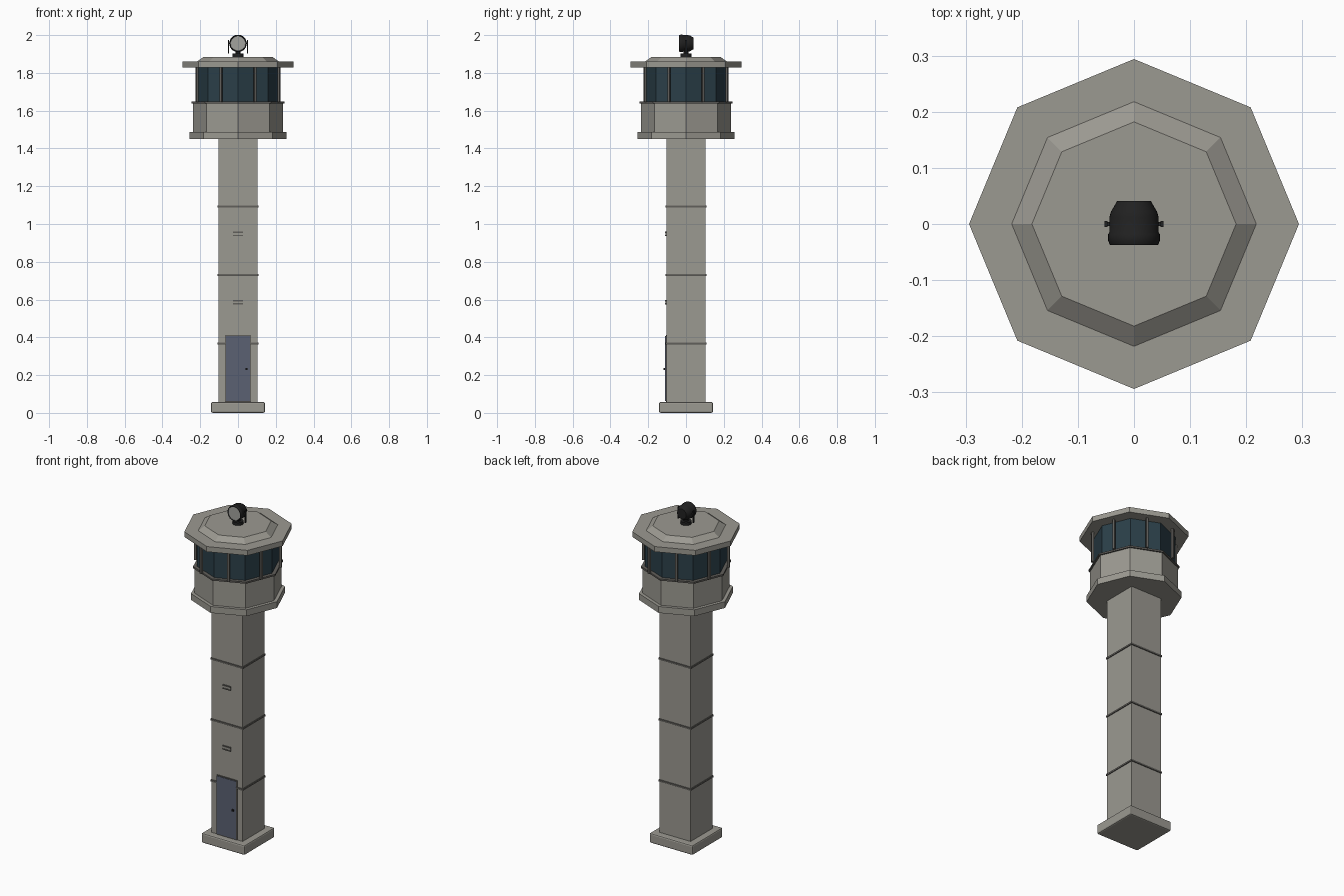
import bpy, bmesh, math
from mathutils import Matrix

if "Cube" in bpy.data.objects:
    bpy.data.objects.remove(bpy.data.objects["Cube"])


def material(name, rgb):
    m = bpy.data.materials.new(name)
    m.diffuse_color = (*rgb, 1)
    m.use_nodes = True
    m.node_tree.nodes["Principled BSDF"].inputs["Base Color"].default_value = m.diffuse_color
    return m


CONCRETE = material("concrete", (0.33, 0.32, 0.285))
TRIM = material("dark trim", (0.12, 0.115, 0.105))
GLASS = material("blue glass", (0.024, 0.05, 0.066))
DOOR = material("door paint", (0.105, 0.12, 0.17))
BLACK = material("black metal", (0.015, 0.015, 0.015))
LENS = material("lamp lens", (0.36, 0.36, 0.34))


def finish(name, bm, mats, smooth=False):
    bmesh.ops.recalc_face_normals(bm, faces=bm.faces)
    me = bpy.data.meshes.new(name)
    bm.to_mesh(me)
    bm.free()
    for m in mats:
        me.materials.append(m)
    ob = bpy.data.objects.new(name, me)
    bpy.context.collection.objects.link(ob)
    if smooth:
        bpy.ops.object.select_all(action='DESELECT')
        ob.select_set(True)
        bpy.context.view_layer.objects.active = ob
        bpy.ops.object.shade_smooth_by_angle(angle=math.radians(35))
    return ob


def box(name, centre, size, mat, bevel=0, turn=0):
    bm = bmesh.new()
    bmesh.ops.create_cube(bm, size=1, matrix=Matrix.Diagonal((*size, 1)))
    if bevel:
        bmesh.ops.bevel(bm, geom=bm.edges[:], offset=bevel, segments=2,
                        profile=0.5, affect='EDGES')
    bm.transform(Matrix.Translation(centre) @ Matrix.Rotation(turn, 4, 'Z'))
    return finish(name, bm, [mat])


def lathe(name, profile, sides, mats, smooth=False, place=None, pick=None):
    """Stack rings of (radius, height); first corner lies on +x."""
    bm = bmesh.new()
    rings = [[bm.verts.new((r * math.cos(2 * math.pi * i / sides),
                            r * math.sin(2 * math.pi * i / sides), z))
              for i in range(sides)] for r, z in profile]
    for a, b in zip(rings, rings[1:]):
        for i in range(sides):
            j = (i + 1) % sides
            bm.faces.new((a[i], a[j], b[j], b[i]))
    bm.faces.new(rings[0][::-1])
    bm.faces.new(rings[-1])
    if pick:
        for f in bm.faces:
            f.material_index = pick(f)
    if place:
        bm.transform(place)
    return finish(name, bm, mats, smooth)


# Shaft on its footing, with joint bands
box("footing", (0, 0, 0.029), (0.285, 0.285, 0.058), CONCRETE, 0.008)
box("shaft", (0, 0, 0.755), (0.206, 0.206, 1.40), CONCRETE)
for i, z in enumerate((0.367, 0.73, 1.092)):
    box(f"joint_band_{i + 1}", (0, 0, z), (0.216, 0.216, 0.011), TRIM, 0.002)

# Door, handle and vents on the front face
box("door_frame", (0, -0.103, 0.235), (0.136, 0.008, 0.354), TRIM)
box("door", (0, -0.106, 0.235), (0.126, 0.008, 0.344), DOOR)
box("door_handle", (0.045, -0.113, 0.232), (0.012, 0.01, 0.01), BLACK)
for i, z in enumerate((0.586, 0.948)):
    box(f"vent_{i + 1}", (0, -0.104, z), (0.05, 0.008, 0.01), CONCRETE)
    for s in (-1, 1):
        box(f"vent_lip_{i + 1}_{s}", (0, -0.105, z + s * 0.0085),
            (0.052, 0.01, 0.007), TRIM)

# Octagonal control cab
lathe("cab_floor", [(0.257, 1.45), (0.257, 1.488)], 8, [CONCRETE])
lathe("cab_wall", [(0.237, 1.488), (0.237, 1.64)], 8, [CONCRETE])
lathe("window_sill", [(0.246, 1.638), (0.246, 1.648)], 8, [TRIM])
lathe("cab_glass", [(0.224, 1.645), (0.224, 1.83)], 8, [GLASS])
for i in range(8):
    a = math.radians(22.5 + 45 * i)
    box(f"window_post_{i + 1}",
        (0.235 * math.cos(a), 0.235 * math.sin(a), 1.738),
        (0.013, 0.013, 0.185), TRIM, 0, a)

# Roof slab and raised cap
lathe("roof_slab", [(0.294, 1.828), (0.294, 1.859)], 8, [CONCRETE])
lathe("roof_cap", [(0.218, 1.859), (0.182, 1.885)], 8, [CONCRETE])

# Searchlight facing the front
lathe("lamp_pedestal", [(0.03, 1.885), (0.03, 1.902), (0.013, 1.902),
                        (0.013, 1.93)], 24, [BLACK], True)
lathe("lamp_housing",
      [(0.030, -0.041), (0.041, -0.022), (0.044, -0.012), (0.044, 0.015),
       (0.046, 0.018), (0.046, 0.030), (0.043, 0.037), (0.040, 0.037),
       (0.039, 0.035)],
      32, [BLACK, LENS], True,
      Matrix.Translation((0, 0, 1.956)) @ Matrix.Rotation(math.pi / 2, 4, 'X'),
      lambda f: int(len(f.verts) > 4 and f.calc_center_median().z > 0))
for s, side in ((-1, "left"), (1, "right")):
    box(f"lamp_arm_{side}", (s * 0.05, 0, 1.938), (0.006, 0.01, 0.07), BLACK)
    box(f"lamp_pivot_{side}", (s * 0.045, 0, 1.956), (0.012, 0.008, 0.008), BLACK)
